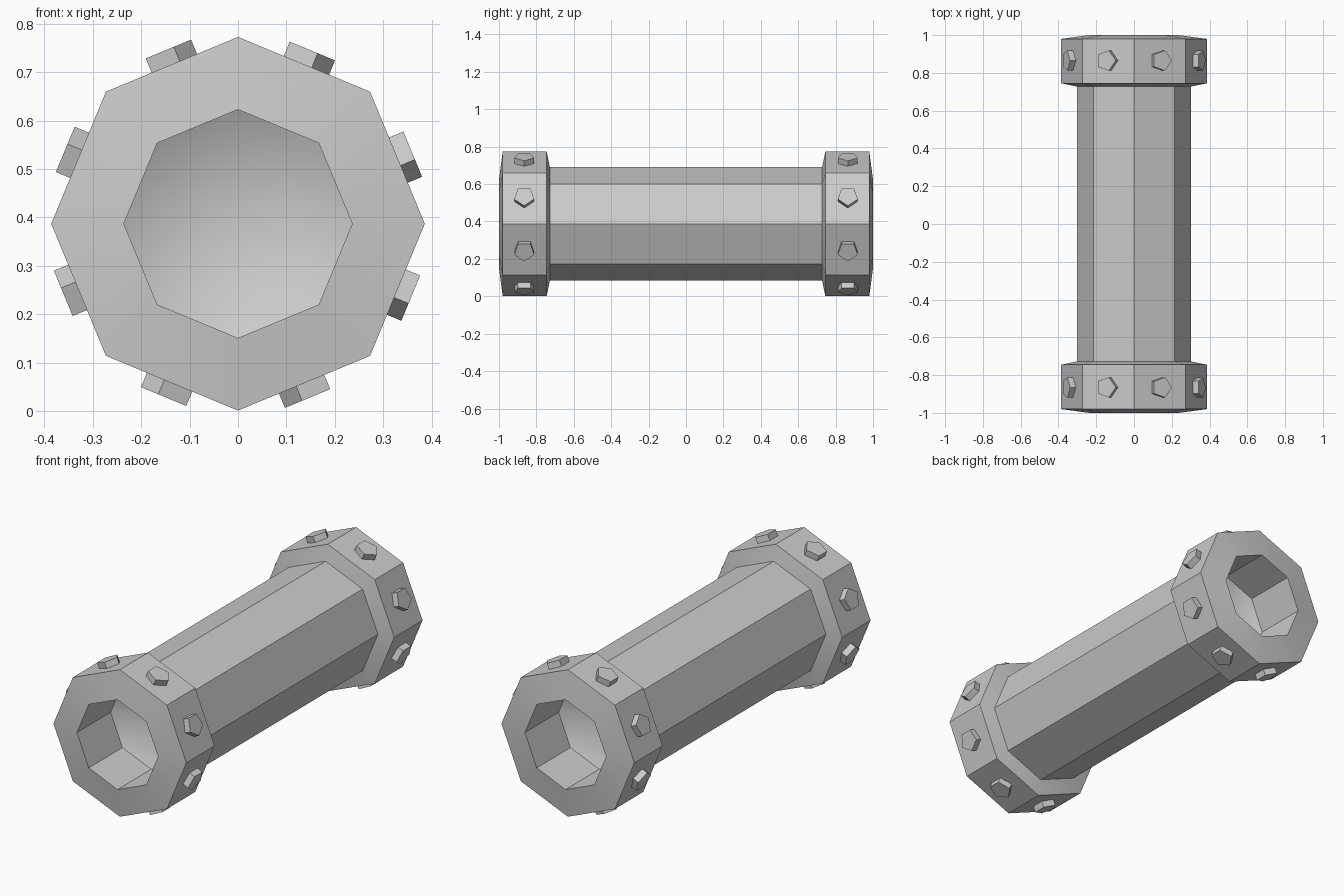
import bpy, bmesh
from math import cos, sin, radians, pi
from mathutils import Matrix

if "Cube" in bpy.data.objects:
    bpy.data.objects.remove(bpy.data.objects["Cube"])

CZ = 0.387      # height of the pipe axis
SIDES = 8


def finish(name, bm):
    bmesh.ops.recalc_face_normals(bm, faces=bm.faces)
    mesh = bpy.data.meshes.new(name)
    bm.to_mesh(mesh)
    bm.free()
    ob = bpy.data.objects.new(name, mesh)
    bpy.context.collection.objects.link(ob)
    bpy.ops.object.select_all(action='DESELECT')
    bpy.context.view_layer.objects.active = ob
    ob.select_set(True)
    bpy.ops.object.shade_smooth_by_angle(angle=radians(35))
    return ob


# Octagonal pipe body: (radius, y) profile swept round the axis, dished sockets at both ends
half = [(0.303, 0.728), (0.386, 0.745), (0.386, 0.98), (0.236, 1.0), (0.236, 0.72)]
dish = 0.12
profile = [(r, -y) for r, y in reversed(half)] + half
bm = bmesh.new()
rings = [[bm.verts.new((r * cos(k * pi / 4), y, CZ + r * sin(k * pi / 4)))
          for k in range(SIDES)] for r, y in profile]
for a, b in zip(rings, rings[1:]):
    for k in range(SIDES):
        j = (k + 1) % SIDES
        bm.faces.new((a[k], a[j], b[j], b[k]))
for ring, y in ((rings[0], -0.72 + dish), (rings[-1], 0.72 - dish)):
    pole = bm.verts.new((0, y, CZ))
    for k in range(SIDES):
        bm.faces.new((ring[k], ring[(k + 1) % SIDES], pole))
finish("flanged_pipe", bm)

# Five-sided bolt heads on every flange facet, points facing clockwise from the front
apothem = 0.386 * cos(pi / 8)
for label, y in (("front", -0.865), ("back", 0.865)):
    bm = bmesh.new()
    for k in range(SIDES):
        place = (Matrix.Translation((0, y, CZ))
                 @ Matrix.Rotation(pi / 8 + k * pi / 4, 4, 'Y')
                 @ Matrix.Translation((0, 0, apothem + 0.011)))
        verts = [[bm.verts.new(place @ Matrix.Translation((0.056 * cos(i * 0.4 * pi),
                  0.056 * sin(i * 0.4 * pi), h)).translation) for i in range(5)]
                 for h in (-0.021, 0.021)]
        bm.faces.new(verts[0])
        bm.faces.new(verts[1])
        for i in range(5):
            j = (i + 1) % 5
            bm.faces.new((verts[0][i], verts[0][j], verts[1][j], verts[1][i]))
    finish(label + "_flange_bolts", bm)
